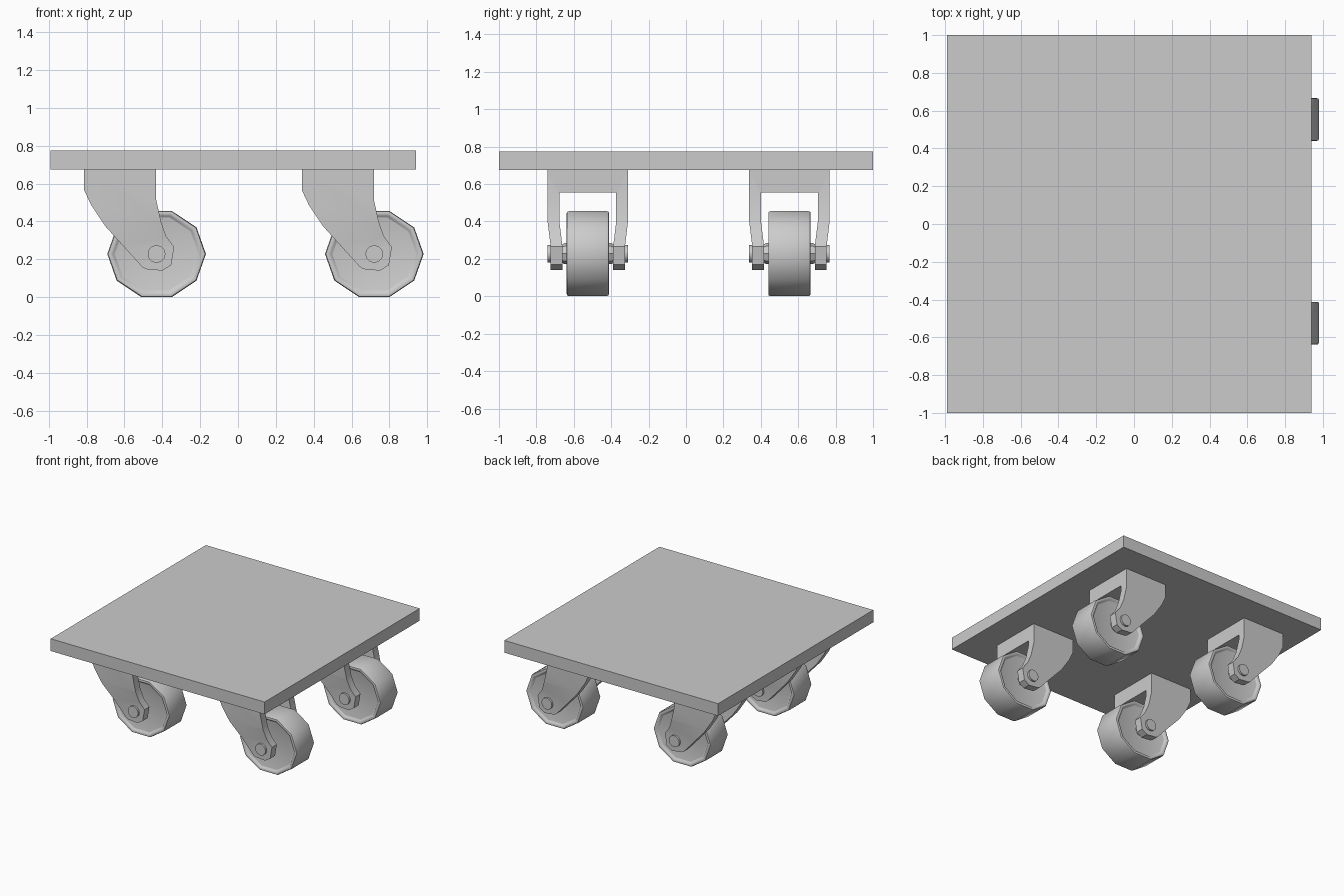
import bpy, bmesh, math
from mathutils import Vector, Matrix

cube = bpy.data.objects.get("Cube")
if cube:
    bpy.data.objects.remove(cube, do_unlink=True)

grey = bpy.data.materials.new("plain_grey")
grey.use_nodes = True
COLOUR = (0.6, 0.6, 0.6, 1)
grey.diffuse_color = COLOUR
grey.node_tree.nodes["Principled BSDF"].inputs["Base Color"].default_value = COLOUR


def add_object(name, bm):
    bmesh.ops.recalc_face_normals(bm, faces=bm.faces)
    mesh = bpy.data.meshes.new(name)
    bm.to_mesh(mesh)
    bm.free()
    mesh.materials.append(grey)
    obj = bpy.data.objects.new(name, mesh)
    bpy.context.collection.objects.link(obj)
    return obj


def smooth(obj, degrees):
    bpy.ops.object.select_all(action='DESELECT')
    obj.select_set(True)
    bpy.context.view_layer.objects.active = obj
    bpy.ops.object.shade_smooth_by_angle(angle=math.radians(degrees))


def box(name, low, high):
    low, high = Vector(low), Vector(high)
    bm = bmesh.new()
    bmesh.ops.create_cube(bm, size=1)
    bmesh.ops.scale(bm, vec=high - low, verts=bm.verts)
    bmesh.ops.translate(bm, vec=(low + high) / 2, verts=bm.verts)
    return add_object(name, bm)


def turned(name, profile, sides, stretch=1):
    """Revolve (radius, y) points about the y axis."""
    bm = bmesh.new()
    rings = []
    for r, y in profile:
        rings.append([bm.verts.new((stretch * r * math.cos(i * math.tau / sides), y,
                                    r * math.sin(i * math.tau / sides)))
                      for i in range(sides)])
    for a, b in zip(rings, rings[1:]):
        for i in range(sides):
            j = (i + 1) % sides
            bm.faces.new((a[i], a[j], b[j], b[i]))
    bm.faces.new(rings[0])
    bm.faces.new(rings[-1])
    return add_object(name, bm)


# Fork: side outline, with its origin on the axle, extruded across the wheel
AXLE_Z, FORK_HALF, GAP_HALF = 0.228, 0.215, 0.152
OUTLINE = [(-.383, .675), (-.383, .566), (-.346, .487), (-.272, .376), (-.076, .159),
           (-.055, .148), (.03, .14), (.077, .169), (.093, .265), (.05, .323),
           (.024, .397), (-.002, .513), (-.002, .675)]


def make_fork():
    bm = bmesh.new()
    face = bm.faces.new([bm.verts.new((x, -FORK_HALF, z - AXLE_Z)) for x, z in OUTLINE])
    new = bmesh.ops.extrude_face_region(bm, geom=[face])["geom"]
    bmesh.ops.translate(bm, vec=(0, 2 * FORK_HALF, 0),
                        verts=[g for g in new if isinstance(g, bmesh.types.BMVert)])
    fork = add_object("fork", bm)
    # wheel opening
    cutter = box("opening_cutter", (-1, -GAP_HALF, -1), (1, GAP_HALF, .555 - AXLE_Z))
    cut = fork.modifiers.new("opening", 'BOOLEAN')
    cut.operation, cut.object, cut.solver = 'DIFFERENCE', cutter, 'EXACT'
    bpy.context.view_layer.objects.active = fork
    bpy.ops.object.modifier_apply(modifier="opening")
    bpy.data.objects.remove(cutter, do_unlink=True)
    # legs pinch in towards the axle
    bm = bmesh.new()
    bm.from_mesh(fork.data)
    for z in (.4, .27):
        bmesh.ops.bisect_plane(bm, geom=bm.verts[:] + bm.edges[:] + bm.faces[:],
                               plane_co=(0, 0, z - AXLE_Z), plane_no=(0, 0, 1))
    for v in bm.verts:
        t = min(1, max(0, (.4 - AXLE_Z - v.co.z) / .13))
        v.co.y -= math.copysign(.016 * t, v.co.y)
    bm.to_mesh(fork.data)
    bm.free()
    smooth(fork, 30)
    return fork


# Wheel: ten-sided tyre with a raised rim and a recessed disc
half = [(.2, .098), (.207, .1), (.214, .11), (.226, .113), (.235, .111), (.239, .1)]
wheel = turned("wheel", half + [(r, -y) for r, y in reversed(half)], 10, 1.09)
smooth(wheel, 50)

# Axle with a collar on each side of the wheel
axle = turned("axle", [(.047, -.215), (.047, .215)], 12)
collar = turned("collar", [(.056, .09), (.056, .125), (.048, .14)], 8)
for part in (axle, collar):
    smooth(part, 35)
collar_mirror = collar.modifiers.new("both_sides", 'MIRROR')
collar_mirror.use_axis = (False, True, False)

# Four casters share the same meshes
parts = [make_fork(), wheel, axle, collar]
spots = [(x, y) for x in (-.43, .72) for y in (-.525, .553)]
for n, (x, y) in enumerate(spots):
    for part in parts:
        obj = part
        if n:
            obj = part.copy()
            bpy.context.collection.objects.link(obj)
        obj.location = (x, y, AXLE_Z)

# Deck
box("deck", (-.99, -1, .675), (.94, 1, .775))
